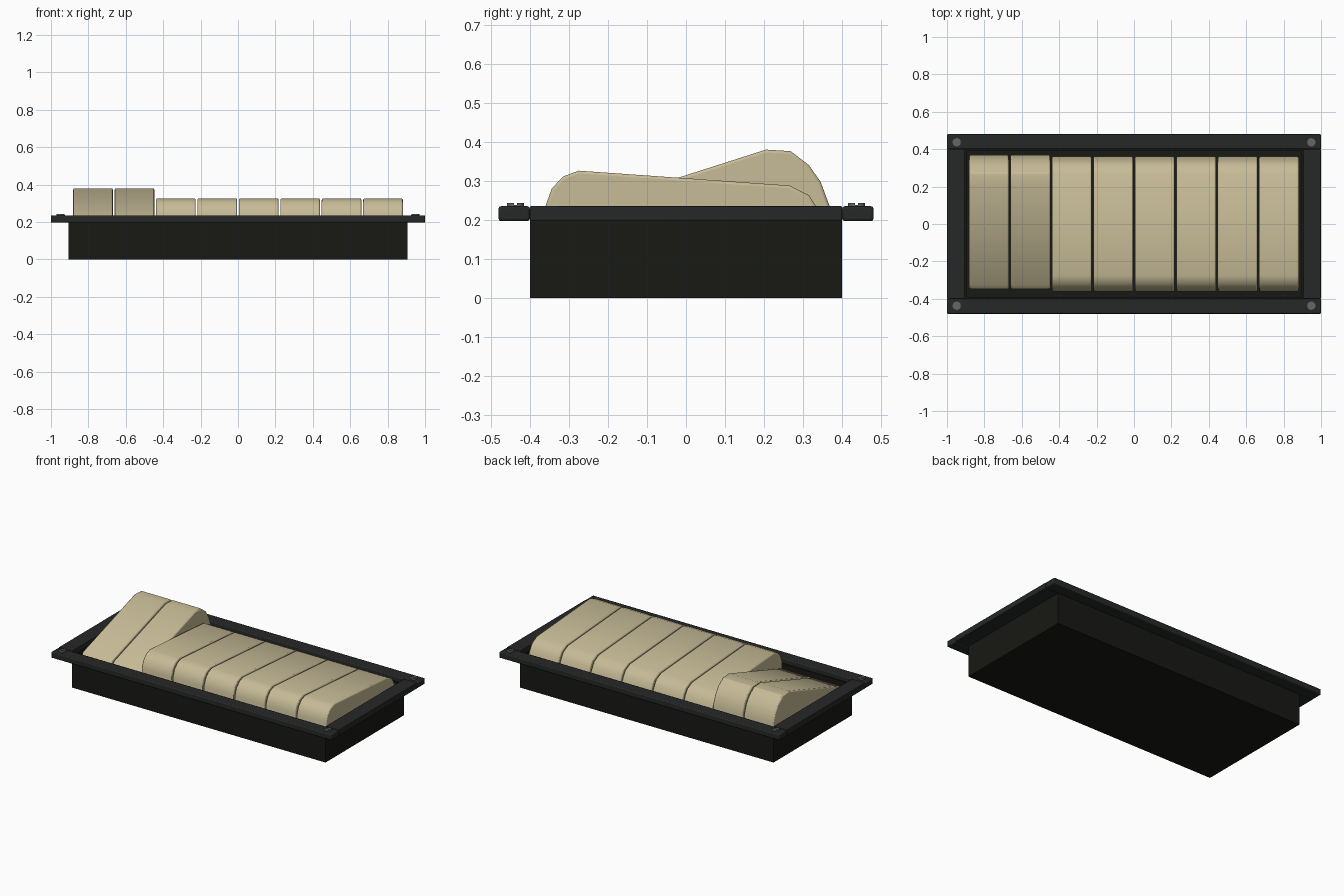
import bpy, bmesh, math

if "Cube" in bpy.data.objects:
    bpy.data.objects.remove(bpy.data.objects["Cube"])


def material(name, rgb):
    m = bpy.data.materials.new(name)
    m.diffuse_color = (*rgb, 1)
    m.use_nodes = True
    m.node_tree.nodes["Principled BSDF"].inputs["Base Color"].default_value = m.diffuse_color
    return m


CREAM = material("cream_plastic", (0.57, 0.50, 0.31))
FRAME = material("frame_plastic", (0.019, 0.021, 0.020))
BLACK = material("black_housing", (0.009, 0.009, 0.007))
STEEL = material("screw_steel", (0.13, 0.135, 0.135))


def finish(name, bm, mat, bevel=0, segments=2):
    bmesh.ops.recalc_face_normals(bm, faces=bm.faces)
    me = bpy.data.meshes.new(name)
    bm.to_mesh(me)
    bm.free()
    ob = bpy.data.objects.new(name, me)
    bpy.context.collection.objects.link(ob)
    me.materials.append(mat)
    if bevel:
        mod = ob.modifiers.new("edge_round", 'BEVEL')
        mod.width, mod.segments = bevel, segments
        mod.limit_method, mod.angle_limit = 'ANGLE', math.radians(50)
    bpy.context.view_layer.objects.active = ob
    ob.select_set(True)
    bpy.ops.object.shade_smooth_by_angle(angle=math.radians(32))
    ob.select_set(False)
    return ob


def box_bm(x0, x1, y0, y1, z0, z1):
    bm = bmesh.new()
    bmesh.ops.create_cube(bm, size=1)
    for v in bm.verts:
        v.co.x = x1 if v.co.x > 0 else x0
        v.co.y = y1 if v.co.y > 0 else y0
        v.co.z = z1 if v.co.z > 0 else z0
    return bm


def prism(bm, pts, axis, a, b):
    """Extrude a 2D outline from a to b along x (outline y,z) or z (outline x,y)."""
    vs = [bm.verts.new((a, *p) if axis == 'x' else (*p, a)) for p in pts]
    face = bm.faces.new(vs)
    ext = bmesh.ops.extrude_face_region(bm, geom=[face])
    for v in ext["geom"]:
        if isinstance(v, bmesh.types.BMVert):
            if axis == 'x':
                v.co.x += b - a
            else:
                v.co.z += b - a


# Housing: open-topped tray with thin walls
bm = box_bm(-0.905, 0.905, -0.4, 0.4, 0, 0.205)
bm.faces.ensure_lookup_table()
top = max(bm.faces, key=lambda f: f.calc_center_median().z)
bmesh.ops.inset_region(bm, faces=[top], thickness=0.014)
ext = bmesh.ops.extrude_face_region(bm, geom=[top])
for v in ext["geom"]:
    if isinstance(v, bmesh.types.BMVert):
        v.co.z = 0.02
bmesh.ops.delete(bm, geom=[top], context='FACES')
finish("housing", bm, BLACK)

# Frame: long rails front and back, short rails at the sides
for s, n in ((-1, "front"), (1, "back")):
    y0, y1 = sorted((s * 0.4, s * 0.48))
    finish(n + "_rail", box_bm(-1, 1, y0, y1, 0.197, 0.235), FRAME, 0.006)
for s, n in ((-1, "left"), (1, "right")):
    x0, x1 = sorted((s * 0.905, s))
    finish(n + "_rail", box_bm(x0, x1, -0.4, 0.4, 0.198, 0.235), FRAME, 0.003)

# Rocker keys: two tipped forward on the left, six pressed at the back
RAISED = [(-0.345, 0.06), (-0.348, 0.185), (-0.325, 0.21), (-0.02, 0.308),
          (0.205, 0.38), (0.268, 0.376), (0.315, 0.34), (0.345, 0.297),
          (0.368, 0.235), (0.368, 0.06)]
LEVEL = [(-0.36, 0.06), (-0.36, 0.235), (-0.344, 0.28), (-0.315, 0.311),
         (-0.275, 0.326), (0.265, 0.288), (0.315, 0.263), (0.333, 0.235),
         (0.36, 0.18), (0.36, 0.06)]
for i in range(8):
    x = (i - 3.5) * 0.2215
    bm = bmesh.new()
    prism(bm, RAISED if i < 2 else LEVEL, 'x', x - 0.106, x + 0.106)
    finish(f"rocker_key_{i + 1}", bm, CREAM, 0.007)

# Slotted screws at the four corners
R, SLOT = 0.022, 0.004
for sx in (-1, 1):
    for sy in (-1, 1):
        cx, cy = sx * 0.948, sy * 0.437
        bm = bmesh.new()
        disc = [(cx + R * math.cos(k * math.pi / 12), cy + R * math.sin(k * math.pi / 12))
                for k in range(24)]
        prism(bm, disc, 'z', 0.228, 0.238)
        a0 = math.asin(SLOT / R)
        for side in (-1, 1):
            half = []
            for k in range(13):
                a = a0 + (math.pi - 2 * a0) * k / 12
                half.append((cx + R * math.cos(a), cy + side * R * math.sin(a)))
            prism(bm, half, 'z', 0.238, 0.243)
        finish("corner_screw", bm, STEEL)
